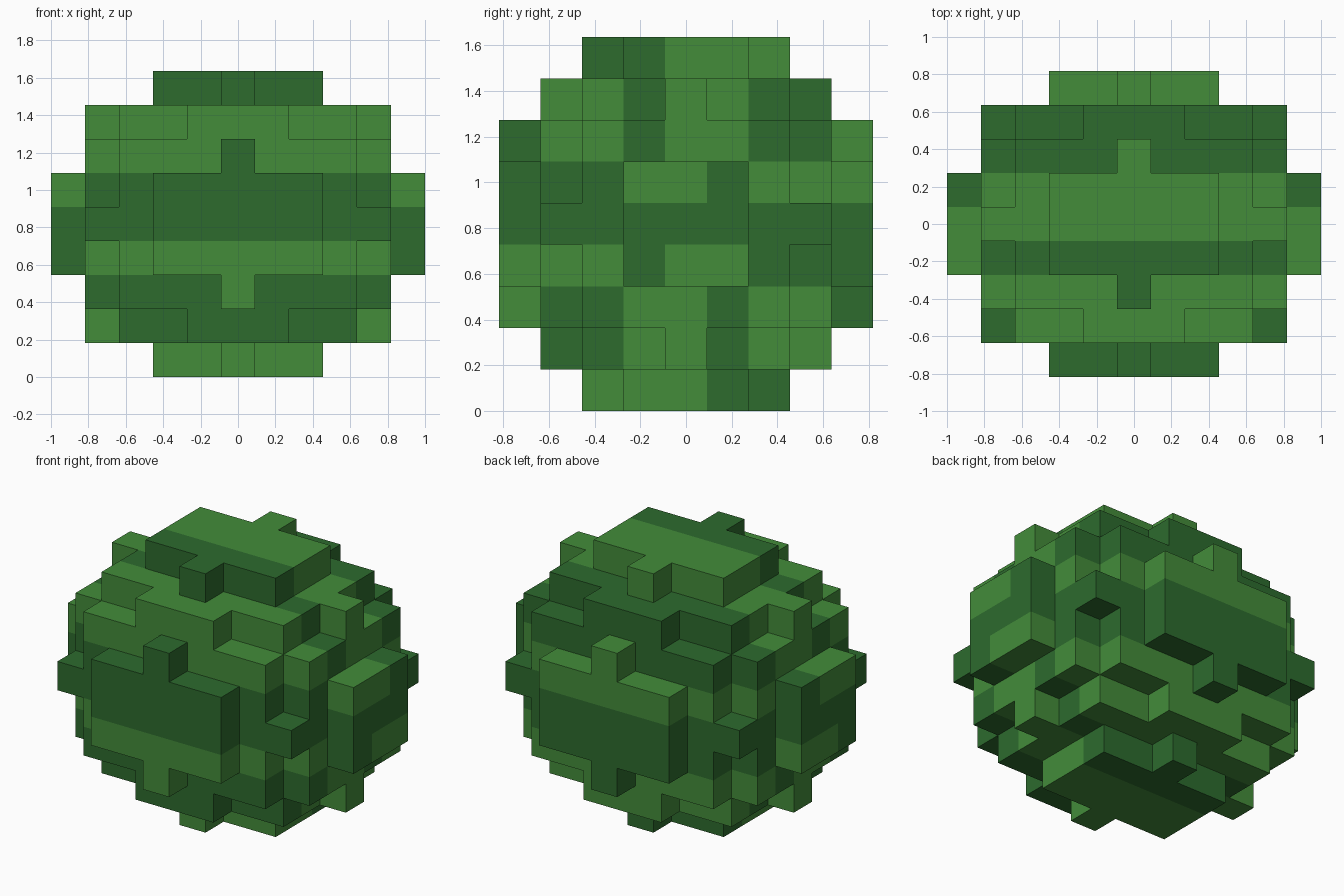
import bpy, bmesh, math
from mathutils import Vector

cube = bpy.data.objects.get("Cube")
if cube:
    bpy.data.objects.remove(cube, do_unlink=True)

S = 2 / 11                      # block size
HALF = Vector((5, 4, 4))        # blocks on each side of the centre block


def material(name, color):
    m = bpy.data.materials.new(name)
    m.use_nodes = True
    m.diffuse_color = color
    bsdf = m.node_tree.nodes["Principled BSDF"]
    bsdf.inputs["Base Color"].default_value = color
    bsdf.inputs["Roughness"].default_value = 0.8
    return m


def solid(p):
    """Block centre lies inside the melon's ellipsoid."""
    return sum((c / (h + 0.5)) ** 2 for c, h in zip(p, HALF)) <= 1


def stripe(p):
    """Twelve 30 degree stripes around the long axis: 0 dark, 1 light."""
    angle = math.degrees(math.atan2(p.z, -p.y)) % 360
    return int((angle + 0.01) // 30) % 2


# Blocky melon: only the outer faces of the blocks
bm = bmesh.new()
corners = {}


def corner(p):
    key = tuple(round(c * 2) for c in p)
    if key not in corners:
        corners[key] = bm.verts.new((p + Vector((0, 0, 4.5))) * S)
    return corners[key]


blocks = [Vector((x, y, z)) for x in range(-5, 6)
          for y in range(-4, 5) for z in range(-4, 5)]
for p in filter(solid, blocks):
    for axis in range(3):
        for sign in (-1, 1):
            n = Vector((0, 0, 0))
            n[axis] = sign
            if solid(p + n):
                continue
            u = Vector((0, 0, 0))
            u[(axis + 1) % 3] = 0.5
            v = n.cross(u)
            c = p + n * 0.5
            face = bm.faces.new([corner(c + a * u + b * v) for a, b in
                                 ((-1, -1), (1, -1), (1, 1), (-1, 1))])
            face.material_index = stripe(p)

mesh = bpy.data.meshes.new("melon_rind")
bm.to_mesh(mesh)
bm.free()
mesh.materials.append(material("dark_green_stripe", (0.026, 0.147, 0.027, 1)))
mesh.materials.append(material("light_green_stripe", (0.056, 0.262, 0.042, 1)))
melon = bpy.data.objects.new("melon_rind", mesh)
bpy.context.collection.objects.link(melon)
